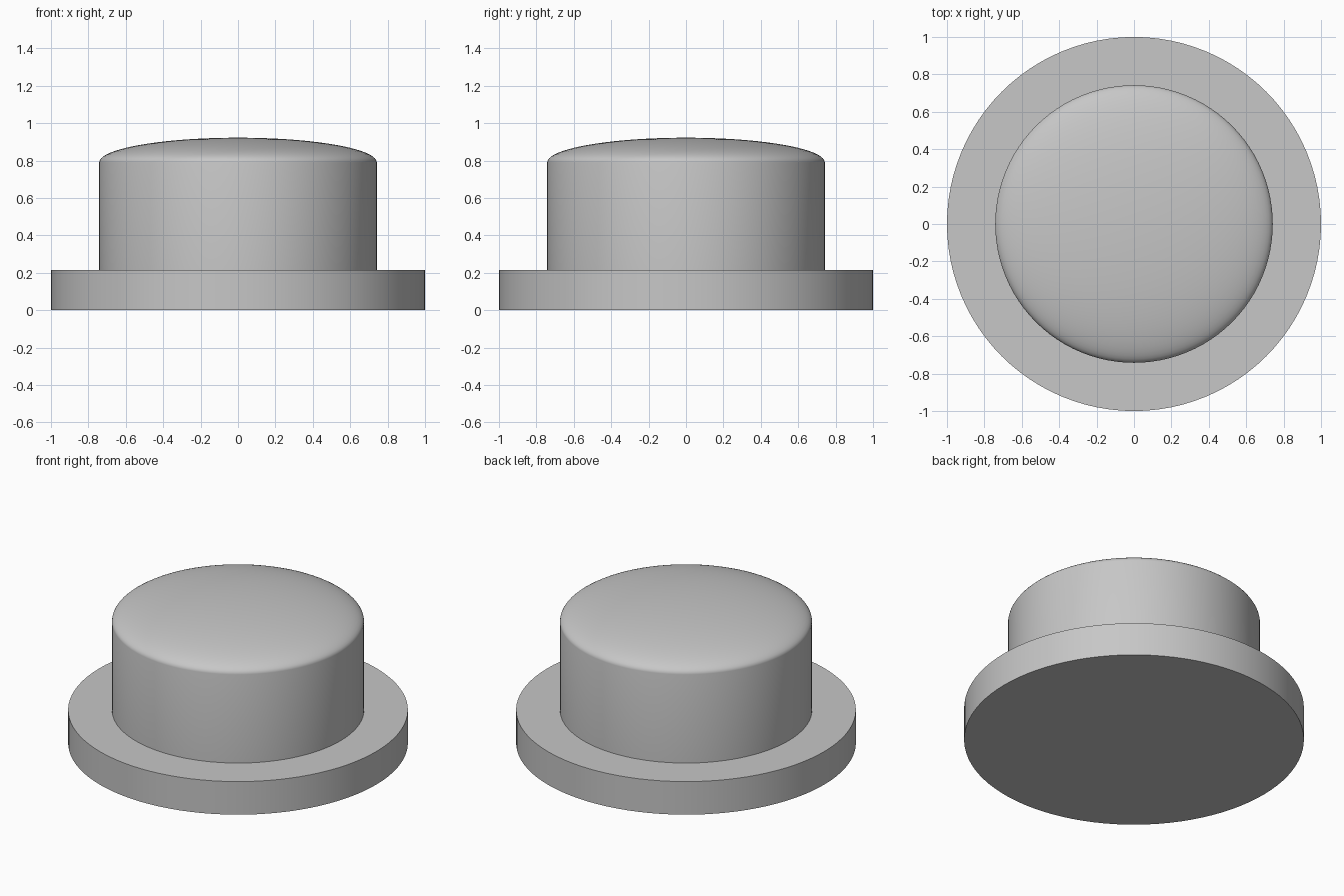
import bpy
import bmesh
from math import sin, cos, pi, radians

cube = bpy.data.objects.get("Cube")
if cube:
    bpy.data.objects.remove(cube, do_unlink=True)

SEGMENTS = 96
BRIM_RADIUS, BRIM_TOP = 1.0, 0.215
CROWN_RADIUS, CROWN_SHOULDER, CROWN_TOP = 0.742, 0.79, 0.922
DOME_STEPS = 20

grey = bpy.data.materials.new("plain grey")
grey.use_nodes = True
colour = (0.57, 0.57, 0.57, 1)
grey.diffuse_color = colour
grey.node_tree.nodes["Principled BSDF"].inputs["Base Color"].default_value = colour


def lathe(name, profile):
    """Spin a (radius, height) profile around the z axis."""
    bm = bmesh.new()
    verts = [bm.verts.new((r, 0, z)) for r, z in profile]
    edges = [bm.edges.new(pair) for pair in zip(verts, verts[1:])]
    bmesh.ops.spin(bm, geom=verts + edges, cent=(0, 0, 0), axis=(0, 0, 1),
                   angle=2 * pi, steps=SEGMENTS)
    bmesh.ops.remove_doubles(bm, verts=bm.verts, dist=1e-5)
    bmesh.ops.recalc_face_normals(bm, faces=bm.faces)
    mesh = bpy.data.meshes.new(name)
    bm.to_mesh(mesh)
    bm.free()
    mesh.materials.append(grey)
    obj = bpy.data.objects.new(name, mesh)
    bpy.context.collection.objects.link(obj)
    bpy.ops.object.select_all(action='DESELECT')
    obj.select_set(True)
    bpy.context.view_layer.objects.active = obj
    bpy.ops.object.shade_smooth_by_angle(angle=radians(35))
    return obj


# Flat disc with an annular top, open under the crown
lathe("brim", [(0, 0), (BRIM_RADIUS, 0), (BRIM_RADIUS, BRIM_TOP),
               (CROWN_RADIUS, BRIM_TOP)])

# Straight wall that runs into a shallow elliptical dome
angles = [i / DOME_STEPS * pi / 2 for i in range(DOME_STEPS)]
dome = [(CROWN_RADIUS * cos(a),
         CROWN_SHOULDER + (CROWN_TOP - CROWN_SHOULDER) * sin(a)) for a in angles]
lathe("crown", [(CROWN_RADIUS, BRIM_TOP)] + dome + [(0, CROWN_TOP)])
